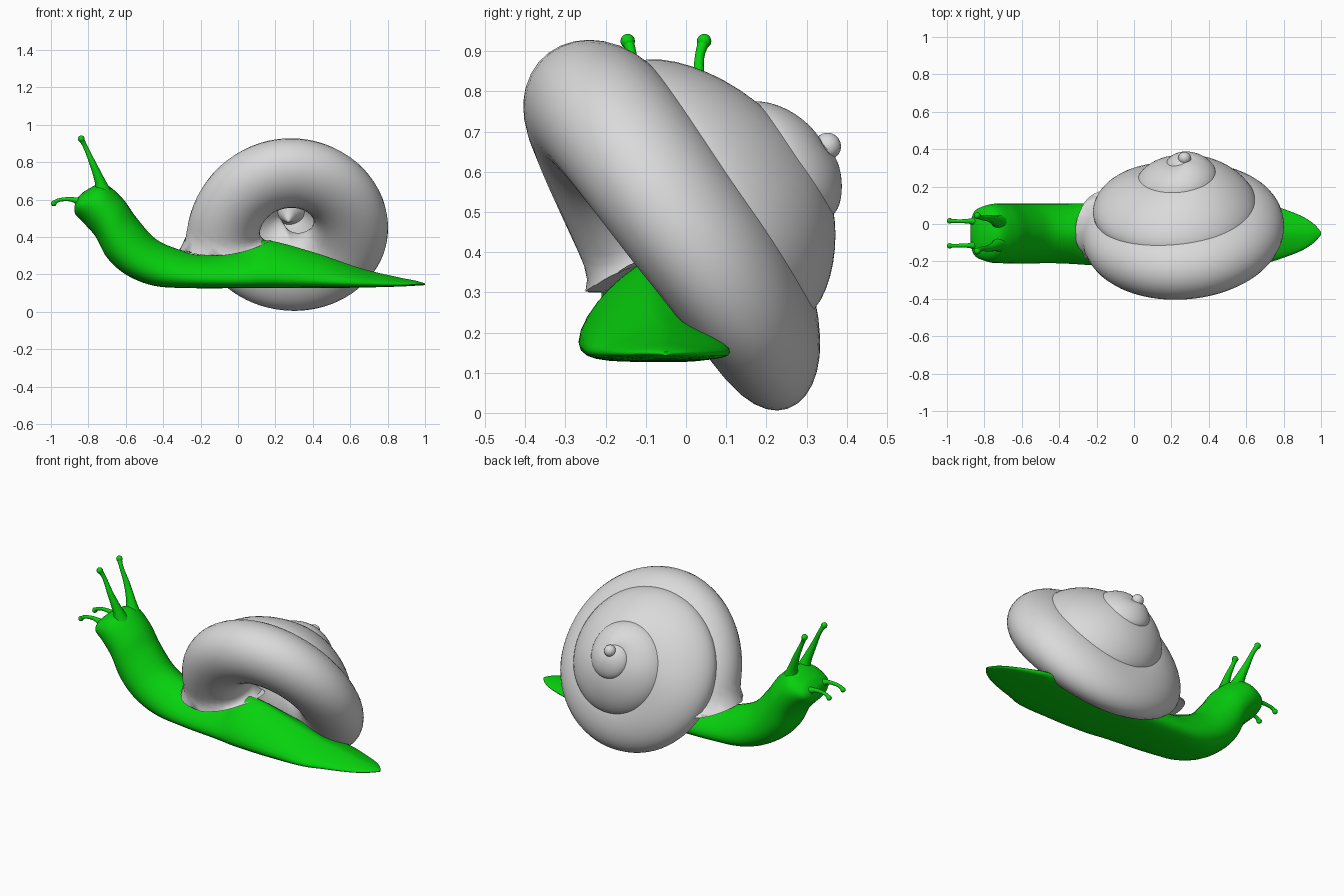
import bpy
import bmesh
from math import sin, cos, pi, floor
from mathutils import Vector

cube = bpy.data.objects.get("Cube")
if cube:
    bpy.data.objects.remove(cube, do_unlink=True)


def make_material(name, rgb):
    material = bpy.data.materials.new(name)
    material.use_nodes = True
    color = (*rgb, 1)
    material.diffuse_color = color
    material.node_tree.nodes["Principled BSDF"].inputs["Base Color"].default_value = color
    return material


green = make_material("bright green", (.002, .64, .004))
grey = make_material("shell grey", (.7, .7, .7))


def sample(table, t):
    """Smooth interpolation through the rows of a table."""
    last = len(table) - 1
    i = max(0, min(last - 1, floor(t)))
    f = t - i
    rows = [table[max(0, min(last, i + k))] for k in (-1, 0, 1, 2)]
    result = []
    for a, b, c, d in zip(*rows):
        slope_b, slope_c = (c - a) / 2, (d - b) / 2
        bend = 3 * (c - b) - 2 * slope_b - slope_c
        twist = 2 * (b - c) + slope_b + slope_c
        result.append(b + f * (slope_b + f * (bend + f * twist)))
    return result


def finish(name, bm, material):
    bmesh.ops.recalc_face_normals(bm, faces=bm.faces)
    mesh = bpy.data.meshes.new(name)
    bm.to_mesh(mesh)
    bm.free()
    mesh.materials.append(material)
    obj = bpy.data.objects.new(name, mesh)
    bpy.context.collection.objects.link(obj)
    bpy.ops.object.select_all(action='DESELECT')
    obj.select_set(True)
    bpy.context.view_layer.objects.active = obj
    bpy.ops.object.shade_smooth_by_angle(angle=pi / 3)


def loft(name, rings, material):
    """Skin a list of equal rings and close both ends."""
    bm = bmesh.new()
    loops = [[bm.verts.new(p) for p in ring] for ring in rings]
    for a, b in zip(loops, loops[1:]):
        for i in range(len(a)):
            j = (i + 1) % len(a)
            bm.faces.new((a[i], a[j], b[j], b[i]))
    bm.faces.new(loops[0])
    bm.faces.new(loops[-1])
    finish(name, bm, material)


def ball(name, center, radius, material):
    bm = bmesh.new()
    bmesh.ops.create_uvsphere(bm, u_segments=16, v_segments=10, radius=radius)
    bmesh.ops.translate(bm, verts=bm.verts, vec=center)
    finish(name, bm, material)


def angles(count):
    return [2 * pi * i / count for i in range(count)]


# Shell: coil about a tilted axis, one row per quarter turn from lip to apex
# (distance from axis, radial half size, height on axis, axial half size, slant)
APEX = Vector((.27, .36, .66))
AXIS = Vector((0, .8, .6))
SIDE = Vector((1, 0, 0))
RISE = Vector((0, -.6, .8))
coil = [
    (.36, .25, -.66, .22, 0),
    (.35, .2, -.52, .18, 0),
    (.41, .2, -.41, .175, .05),
    (.325, .205, -.4, .16, .12),
    (.25, .21, -.395, .14, .25),
    (.27, .22, -.29, .13, .35),
    (.25, .215, -.205, .11, .35),
    (.2, .185, -.2, .1, .5),
    (.15, .146, -.2, .1, .6),
    (.13, .13, -.15, .09, .4),
    (.1, .115, -.085, .07, .25),
    (.08, .09, -.075, .055, .35),
    (.065, .07, -.058, .04, .5),
    (.045, .05, -.045, .035, .4),
    (.03, .035, -.035, .03, .3),
    (.015, .03, -.03, .03, .2),
]
LIP_START, LIP_END, STEPS = .8, 1.3, 18
LIP_CENTER = Vector((-.1, -.05, 0))
rings = []
for step in range(int(LIP_START * STEPS), (len(coil) - 1) * STEPS + 1):
    t = step / STEPS
    reach, wide, height, tall, slant = sample(coil, t)
    turn = pi / 2 * (3 - t)
    outward = SIDE * cos(turn) + RISE * sin(turn)
    ring = []
    for a in angles(32):
        p = APEX + outward * (reach + wide * cos(a))
        p += AXIS * (height + tall * sin(a) - slant * wide * cos(a))
        # the opening rests on the back of the body with a flared rim
        if t < LIP_END:
            floor_z = .3 + 1.3 * (p.x + .12) ** 2
            p.z = max(p.z, floor_z)
            near = max(0, 1 - (p.z - floor_z) / .08) ** 2
            flare = .2 * near * min(1, (LIP_END - t) / .25)
            p.x += (p.x - LIP_CENTER.x) * flare
            p.y += (p.y - LIP_CENTER.y) * flare
        ring.append(p)
    rings.append(ring)
loft("shell", rings, grey)
ball("shell_tip", APEX + Vector((0, -.008, .003)), .034, grey)

# Central pillar closing the hollow under the coil
pillar = [(.2, -.17), (.1, -.21), (.04, -.25), (.018, -.28), (.005, -.295)]
loft("shell_pillar", [[APEX + AXIS * h + (SIDE * cos(a) + RISE * sin(a)) * r
                       for a in angles(24)] for r, h in pillar], grey)

# Body: sections from head to tail
# (sole x, sole z, back x, back z, half width, flatness of the sole)
MIDDLE = -.05
sections = [
    (-.875, .56, -.865, .6, .07, 1),
    (-.868, .52, -.82, .645, .125, 1),
    (-.82, .47, -.72, .685, .155, 1),
    (-.76, .4, -.62, .61, .16, 1.1),
    (-.7, .29, -.54, .5, .16, 1.2),
    (-.6, .2, -.44, .39, .16, 1.3),
    (-.45, .14, -.32, .335, .16, 1.5),
    (-.25, .127, -.2, .305, .165, 1.7),
    (0, .127, 0, .325, .175, 2),
    (.15, .127, .13, .385, .187, 2.2),
    (.4, .127, .4, .32, .187, 2.2),
    (.65, .13, .65, .235, .172, 2.2),
    (.85, .135, .85, .187, .112, 2),
    (.95, .14, .95, .167, .06, 1.6),
    (1, .143, 1, .152, .008, 1),
]
rings = []
for step in range((len(sections) - 1) * 6 + 1):
    sx, sz, bx, bz, half, flat = sample(sections, step / 6)
    center = MIDDLE - max(0, half - .16)
    ring = []
    for a in angles(32):
        f = ((sin(a) + 1) / 2) ** flat
        # flatter sections also get a thinner foot edge
        y = half * cos(a) * abs(cos(a)) ** (.35 * max(0, flat - 1))
        ring.append((sx + (bx - sx) * f, center + y, sz + (bz - sz) * f))
    rings.append(ring)
loft("body", rings, green)

# Tentacles: (x, sideways offset, z, radius)
upper = [
    (-.72, .055, .63, .05),
    (-.735, .065, .69, .03),
    (-.775, .08, .79, .018),
    (-.815, .083, .88, .012),
    (-.838, .095, .925, .015),
]
lower = [
    (-.83, .06, .58, .033),
    (-.87, .065, .597, .016),
    (-.91, .065, .603, .011),
    (-.96, .066, .597, .01),
    (-.985, .067, .58, .012),
]


def tentacle(name, path, side, knob):
    def at(t):
        x, y, z, radius = sample(path, t)
        return Vector((x, MIDDLE + side * y, z)), radius

    rings = []
    end = len(path) - 1
    for step in range(end * 5 + 1):
        t = step / 5
        center, radius = at(t)
        along = (at(min(end, t + .1))[0] - at(max(0, t - .1))[0]).normalized()
        across = along.cross(Vector((0, 1, 0))).normalized()
        other = along.cross(across)
        rings.append([center + radius * (across * cos(a) + other * sin(a))
                      for a in angles(14)])
    loft(name, rings, green)
    ball(name + "_knob", at(end)[0], knob, green)


for depth, side in (("back", 1), ("front", -1)):
    tentacle("upper_tentacle_" + depth, upper, side, .018)
    tentacle("lower_tentacle_" + depth, lower, side, .015)
